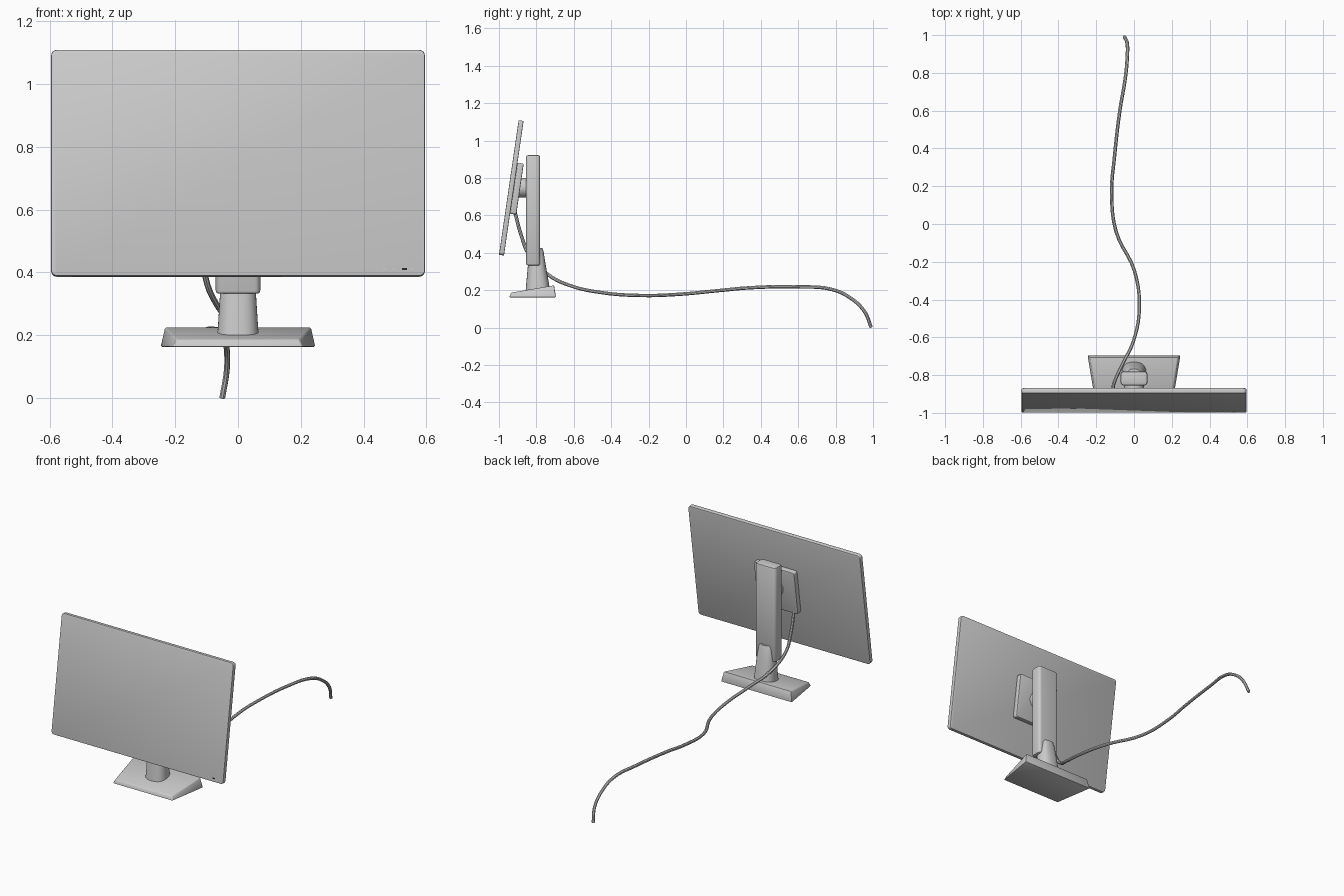
import bpy, bmesh, math
from mathutils import Matrix, Vector

if "Cube" in bpy.data.objects:
    bpy.data.objects.remove(bpy.data.objects["Cube"])

TILT = Matrix.Translation((0, -0.934, 0.747)) @ Matrix.Rotation(math.radians(-8.3), 4, 'X')


def finish(name, bm, matrix=Matrix(), bevel=0.0, segments=2):
    bmesh.ops.recalc_face_normals(bm, faces=bm.faces)
    if bevel:
        edges = [e for e in bm.edges if e.calc_face_angle(0) > math.radians(35)]
        bmesh.ops.bevel(bm, geom=edges, offset=bevel, segments=segments,
                        profile=0.5, affect='EDGES')
    bm.transform(matrix)
    mesh = bpy.data.meshes.new(name)
    bm.to_mesh(mesh)
    bm.free()
    obj = bpy.data.objects.new(name, mesh)
    bpy.context.collection.objects.link(obj)
    smooth(obj)
    return obj


def smooth(obj):
    bpy.ops.object.select_all(action='DESELECT')
    obj.select_set(True)
    bpy.context.view_layer.objects.active = obj
    bpy.ops.object.shade_smooth_by_angle(angle=math.radians(35))


def box(name, size, loc, matrix=Matrix(), corner=0.0, bevel=0.0, axis=1):
    """Box whose edges along one axis get a larger corner radius."""
    bm = bmesh.new()
    bmesh.ops.create_cube(bm, size=1)
    bm.transform(Matrix.Translation(loc) @ Matrix.Diagonal((*size, 1)))
    if corner:
        edges = [e for e in bm.edges
                 if abs((e.verts[0].co - e.verts[1].co).normalized()[axis]) > 0.9]
        bmesh.ops.bevel(bm, geom=edges, offset=corner, segments=5,
                        profile=0.5, affect='EDGES')
    return finish(name, bm, matrix, bevel)


def loft(name, rings, bevel=0.0):
    """Closed solid through rings with equal point counts."""
    bm = bmesh.new()
    loops = [[bm.verts.new(p) for p in ring] for ring in rings]
    n = len(loops[0])
    for a, b in zip(loops, loops[1:]):
        for i in range(n):
            j = (i + 1) % n
            bm.faces.new((a[i], a[j], b[j], b[i]))
    bm.faces.new(loops[0])
    bm.faces.new(loops[-1])
    return finish(name, bm, bevel=bevel)


# Screen panel, tilted back
box("screen_panel", (1.19, 0.027, 0.727), (0, 0, 0), TILT, corner=0.018, bevel=0.004)

# Small control marks and power light on the lower right of the front
for i, x in enumerate((0.44, 0.468, 0.496, 0.555)):
    box(f"control_mark_{i}", (0.009, 0.001, 0.004), (x, -0.0135, -0.342), TILT)
light = box("power_light", (0.016, 0.002, 0.006), (0.53, -0.0135, -0.342), TILT)
mat = bpy.data.materials.new("dark")
mat.diffuse_color = (0.02, 0.02, 0.02, 1)
mat.use_nodes = True
mat.node_tree.nodes["Principled BSDF"].inputs["Base Color"].default_value = mat.diffuse_color
light.data.materials.append(mat)

# Mounting plate on the back of the panel
box("mounting_plate", (0.28, 0.034, 0.276), (0, 0.03, 0), TILT, corner=0.012, bevel=0.005)

# Tilt hub between plate and column
bm = bmesh.new()
bmesh.ops.create_cone(bm, cap_ends=True, segments=32, radius1=0.053, radius2=0.053, depth=0.06)
finish("tilt_hub", bm, Matrix.Translation((0, -0.87, 0.748)) @ Matrix.Rotation(math.pi / 2, 4, 'X'))

# Upright column
box("column", (0.142, 0.075, 0.59), (0, -0.8175, 0.627), corner=0.018, bevel=0.01, axis=2)


# Tapered neck rising from the base behind the column
def oval(z, front, back, rx, n=40):
    cy, ry = (front + back) / 2, (back - front) / 2
    ring = []
    for i in range(n):
        a = 2 * math.pi * i / n
        c, s = math.cos(a), math.sin(a)
        ring.append((rx * math.copysign(abs(c) ** 0.8, c),
                     cy + ry * math.copysign(abs(s) ** 0.8, s), z))
    return ring


loft("neck", [oval(0.19, -0.858, -0.728, 0.067), oval(0.225, -0.855, -0.731, 0.064),
              oval(0.335, -0.845, -0.75, 0.057), oval(0.41, -0.838, -0.762, 0.046),
              oval(0.427, -0.835, -0.768, 0.038)])


# Wedge base, wider and taller at the back
def base_ring(xf, yf, zf, xb, yb, zb):
    return [(-xf, yf, zf), (xf, yf, zf), (xb, yb, zb), (-xb, yb, zb)]


loft("base", [base_ring(0.207, -0.945, 0.162, 0.247, -0.695, 0.162),
              base_ring(0.195, -0.935, 0.187, 0.233, -0.705, 0.226)], bevel=0.006)

# Cable from the plate down past the stand and out behind
path = [(-0.108, -0.918, 0.63), (-0.11, -0.88, 0.49), (-0.105, -0.84, 0.39),
        (-0.06, -0.74, 0.285), (-0.003, -0.62, 0.225), (0.028, -0.45, 0.187),
        (0.003, -0.25, 0.172), (-0.095, -0.04, 0.178), (-0.118, 0.185, 0.199),
        (-0.105, 0.34, 0.213), (-0.075, 0.6, 0.218), (-0.045, 0.78, 0.204),
        (-0.036, 0.88, 0.158), (-0.036, 0.955, 0.085), (-0.05, 0.99, 0.001)]
curve = bpy.data.curves.new("cable", 'CURVE')
curve.dimensions = '3D'
curve.bevel_depth = 0.0095
curve.bevel_resolution = 2
curve.resolution_u = 5
curve.use_fill_caps = True
spline = curve.splines.new('BEZIER')
spline.bezier_points.add(len(path) - 1)
for point, co in zip(spline.bezier_points, path):
    point.co = Vector(co)
    point.handle_left_type = point.handle_right_type = 'AUTO'
cable = bpy.data.objects.new("cable", curve)
bpy.context.collection.objects.link(cable)
bpy.ops.object.select_all(action='DESELECT')
cable.select_set(True)
bpy.context.view_layer.objects.active = cable
bpy.ops.object.convert(target='MESH')
smooth(bpy.context.view_layer.objects.active)
